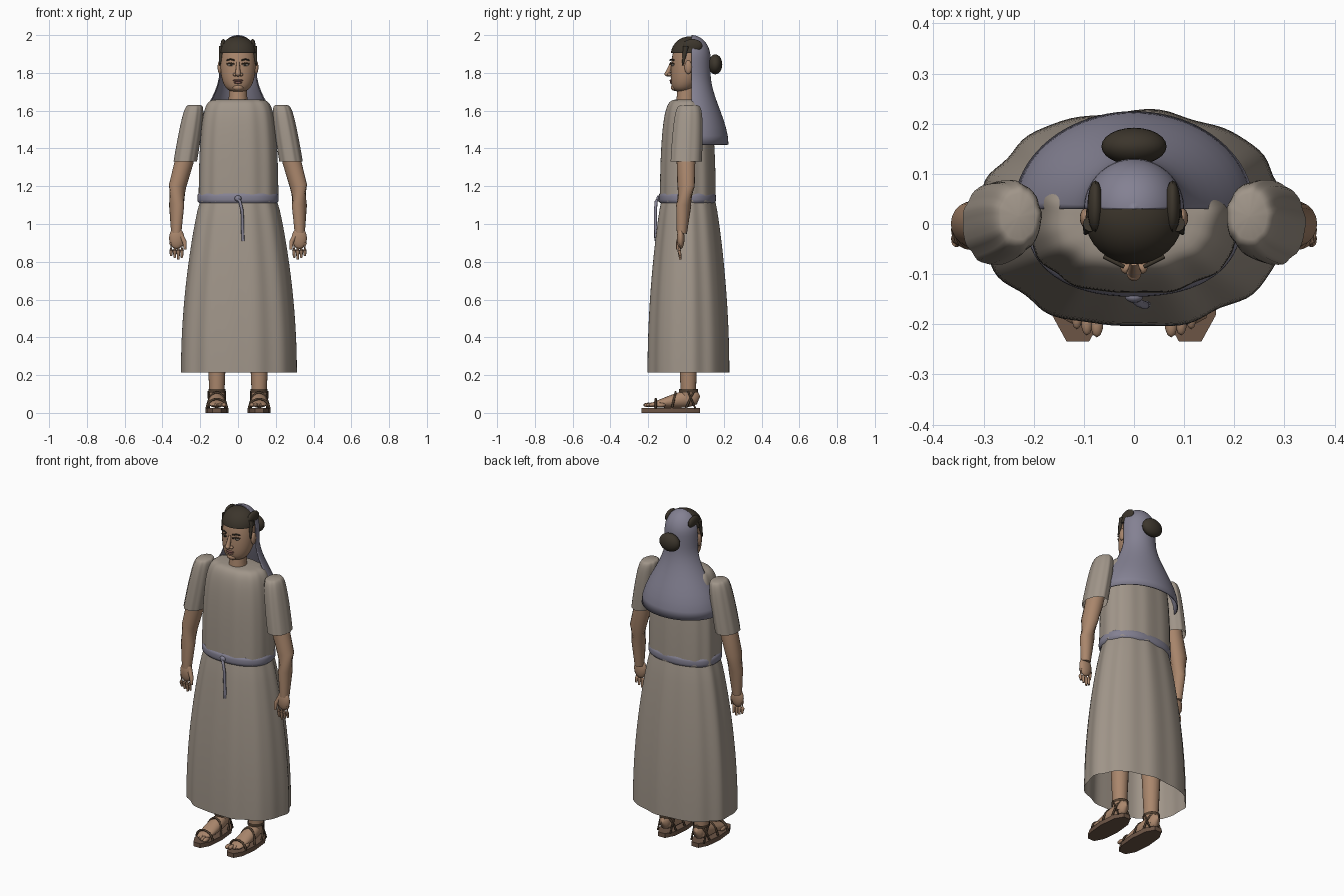
import bpy, bmesh
from math import sin, cos, pi, tau, copysign, radians, sqrt
from mathutils import Vector, Matrix

if "Cube" in bpy.data.objects:
    bpy.data.objects.remove(bpy.data.objects["Cube"])


def material(name, *rgb):
    mat = bpy.data.materials.new(name)
    mat.use_nodes = True
    mat.diffuse_color = (*rgb, 1)
    shader = mat.node_tree.nodes["Principled BSDF"]
    shader.inputs["Base Color"].default_value = (*rgb, 1)
    return mat


linen = material("linen", .35, .3, .25)
skin = material("skin", .4, .24, .15)
veil_cloth = material("veil_cloth", .23, .22, .29)
hair = material("hair", .045, .036, .025)
leather = material("leather", .15, .09, .06)
strap_dark = material("strap_dark", .08, .05, .03)
lip = material("lip", .24, .11, .09)
eye_white = material("eye_white", .5, .45, .4)


def finish(name, bm, mat, angle=50):
    mesh = bpy.data.meshes.new(name)
    bmesh.ops.recalc_face_normals(bm, faces=bm.faces[:])
    bm.to_mesh(mesh)
    bm.free()
    mesh.materials.append(mat)
    mesh.shade_smooth()
    mesh.set_sharp_from_angle(angle=radians(angle))
    obj = bpy.data.objects.new(name, mesh)
    bpy.context.collection.objects.link(obj)
    return obj


def bridge(bm, rings, closed=True, caps=True):
    """Join consecutive rings of points with faces."""
    rings = [[bm.verts.new(point) for point in ring] for ring in rings]
    count = len(rings[0])
    for low, high in zip(rings, rings[1:]):
        for i in range(count if closed else count - 1):
            j = (i + 1) % count
            bm.faces.new((low[i], low[j], high[j], high[i]))
    if caps:
        bm.faces.new(rings[0])
        bm.faces.new(rings[-1])


def loft(name, mat, shape, steps=16, sides=32, along="z", square=1, fold=0,
         half=False, caps=True, angle=50):
    """Skin ellipses; shape(t) gives position, centre u, centre v, radius u, radius v."""
    rings = []
    for step in range(steps + 1):
        place, u, v, radius_u, radius_v = shape(step / steps)
        ring = []
        for i in range(sides + 1 if half else sides):
            a = (pi if half else tau) * i / sides
            pleat = 1 + fold * (sin(a * 9 + 1) + .6 * sin(a * 14))
            p = u + radius_u * pleat * copysign(abs(cos(a)) ** square, cos(a))
            q = v + radius_v * pleat * copysign(abs(sin(a)) ** square, sin(a))
            ring.append((p, q, place) if along == "z" else (p, place, q))
        rings.append(ring)
    bm = bmesh.new()
    bridge(bm, rings, closed=not half, caps=caps)
    return finish(name, bm, mat, angle)


def ball(name, mat, centre, size, segments=16):
    bm = bmesh.new()
    place = Matrix.Translation(centre) @ Matrix.Diagonal((*size, 1))
    bmesh.ops.create_uvsphere(bm, u_segments=segments, v_segments=segments // 2 + 2,
                              radius=1, matrix=place)
    return finish(name, bm, mat)


def tube(name, mat, points, radii, sides=10):
    """Round tapering tube through the points."""
    points = [Vector(point) for point in points]
    rings = []
    for i, point in enumerate(points):
        way = points[min(i + 1, len(points) - 1)] - points[max(i - 1, 0)]
        turn = way.to_track_quat("Z", "Y")
        radius = radii[i] if isinstance(radii, list) else radii
        rings.append([point + turn @ Vector((cos(tau * k / sides), sin(tau * k / sides), 0))
                      * radius for k in range(sides)])
    bm = bmesh.new()
    bridge(bm, rings)
    return finish(name, bm, mat)


# Robe: pleated open skirt, tunic with rounded shoulders, belt and hanging cord
def skirt_shape(t):
    flare = cos(t * pi / 2) ** .8
    return .215 + .915 * t, 0, .01, .2 + .105 * flare, .14 + .075 * flare


def tunic_shape(t):
    close = cos(t * pi / 2)
    return 1.12 + .54 * sin(t * pi / 2), 0, .008, .21 * close ** .2, .147 * close ** .3


def belt_shape(t):
    bulge = .01 * sin(t * pi) ** .3
    return 1.11 + .055 * t, 0, .007, .205 + bulge, .142 + bulge


loft("skirt", linen, skirt_shape, sides=96, square=.92, fold=.016, caps=False)
loft("tunic", linen, tunic_shape, steps=28, sides=96, square=.85, fold=.013)
loft("belt", veil_cloth, belt_shape, steps=6, sides=64, square=.88, caps=False)
ball("belt_knot", veil_cloth, (0, -.145, 1.135), (.018, .012, .016))
tube("belt_cord", veil_cloth, [(-.01, -.14, 1.14), (.01, -.158, 1.12),
                               (.022, -.162, 1.07), (.026, -.16, .91)], .008)


# Veil: half shell with a round crown, spreading down the back
def veil_shape(t):
    drop = .58 * t * t
    crown = .1 * sqrt(1 - (1 - min(drop / .12, 1)) ** 2)
    spread = max(0, (drop - .2) / .38)
    flare = spread * spread * (3 - 2 * spread)
    return 2 - drop, 0, .03, crown + .14 * flare, crown + .095 * flare


veil = loft("veil", veil_cloth, veil_shape, steps=24, sides=40, half=True, caps=False)
shell = veil.modifiers.new("thickness", "SOLIDIFY")
shell.thickness = .006


# Head, neck and hair
def head_shape(t):
    a = t * pi
    jaw = ((1 + cos(a)) / 2) ** 3
    width = sin(a) ** .6
    return 1.84 - .14 * cos(a), 0, .01 - .03 * jaw, .093 * width, .085 * width


def cap_shape(t):
    width = cos(t * pi / 2) ** .9
    return 1.905 + .088 * sin(t * pi / 2), 0, .01 + .015 * t, .097 * width, .09 * width


loft("head", skin, head_shape, steps=24)
loft("hair_cap", hair, cap_shape)
tube("neck", skin, [(0, 0, 1.62), (0, 0, 1.68), (0, .01, 1.78)], [.056, .048, .05], 24)
ball("hair_bun", hair, (0, .155, 1.845), (.065, .037, .053), 24)

# Face
ball("nose_tip", skin, (0, -.097, 1.795), (.015, .017, .014))
tube("nose_bridge", skin, [(0, -.076, 1.855), (0, -.097, 1.797)], [.008, .014])
ball("upper_lip", lip, (0, -.077, 1.76), (.027, .011, .006))
ball("lower_lip", lip, (0, -.075, 1.749), (.022, .011, .007))
ball("chin", skin, (0, -.06, 1.723), (.03, .02, .018))


# Sleeve and foot sections, shared by both sides
def sleeve_shape(t):
    rise = sin(t * pi / 2)
    close = cos(t * pi / 2) ** .25
    return 1.33 + .3 * rise, s * (.28 - .05 * rise), .015 * rise, .062 * close, .082 * close


def foot_shape(t):
    end = sin(t * pi) ** .25
    height = .05 * (1 - t) + .012
    return .075 - .28 * t, foot_x, .026 + height, (.037 + .012 * t) * end, height * end


for side, s in (("left", 1), ("right", -1)):
    # Eyes, ears and side hair
    ball(side + "_nostril", skin, (s * .016, -.087, 1.791), (.011, .012, .009))
    ball(side + "_eye", eye_white, (s * .038, -.069, 1.842), (.017, .008, .007))
    ball(side + "_iris", hair, (s * .038, -.074, 1.842), (.007, .005, .006))
    for part, mat, z in (("eyelid", strap_dark, 1.847), ("brow", hair, 1.867)):
        tube(f"{side}_{part}", mat, [
            (s * (.04 + .02 * k), -.075 + .01 * k, z + .005 * (1 - k * k))
            for k in (-1, 0, 1)], .004)
    ball(side + "_ear", skin, (s * .096, .012, 1.83), (.012, .02, .036))
    ball(side + "_side_hair", hair, (s * .077, .035, 1.945), (.016, .052, .034))
    tube(side + "_sidelock", hair, [(s * .086, 0, 1.94), (s * .097, -.018, 1.84)],
         [.016, .004])

    # Short puffed sleeve, bare arm and hand with spread fingers
    loft(side + "_sleeve", linen, sleeve_shape, sides=48, fold=.018, caps=False)
    tube(side + "_arm", skin, [(s * .25, .01, 1.5), (s * .285, 0, 1.33), (s * .32, 0, 1.2),
                               (s * .325, -.012, 1.1), (s * .327, -.022, .95)],
         [.05, .05, .046, .04, .027], 20)
    ball(side + "_palm", skin, (s * .325, -.028, .925), (.04, .02, .058))
    for i in range(4):
        x = s * (.297 + i * .019)
        tube(side + "_finger", skin, [(x, -.03, .9), (x, -.036, .86),
                                      (x, -.03, .812 + .01 * abs(i - 1))], [.011, .01, .006])
    tube(side + "_thumb", skin, [(s * .305, -.028, .945), (s * .283, -.04, .905),
                                 (s * .28, -.045, .865)], [.014, .012, .007])

    # Leg, foot and toes
    foot_x = s * .112
    tube(side + "_leg", skin, [(foot_x, .012, .06), (foot_x, .012, .9)], [.038, .075], 20)
    loft(side + "_foot", skin, foot_shape, sides=20, along="y")
    for i in range(5):
        ball(side + "_toe", skin, (foot_x + s * (i * .02 - .038), -.2 + .004 * i * i, .042),
             (.013 - .001 * i, .027, .012), 10)

    # Sandal sole and straps
    loft(side + "_sole", leather, lambda t: (.026 * t, foot_x, -.08, .061, .161),
         steps=1, sides=10, square=.85, angle=30)
    for part, y, lean, width, height in (("toe", -.16, 0, .054, .05),
                                         ("instep", -.075, .02, .05, .085),
                                         ("ankle", 0, .045, .046, .1)):
        tube(f"{side}_{part}_strap", strap_dark, [
            (foot_x + width * cos(pi * k / 10), y + lean * sin(pi * k / 10),
             .024 + height * sin(pi * k / 10)) for k in range(11)], .006)
    loft(side + "_heel_strap", strap_dark,
         lambda t: (.108 + .018 * t, foot_x, .014, .045, .05), steps=1, caps=False)
    for edge in (1, -1):
        tube(side + "_side_strap", strap_dark, [
            (foot_x + edge * .044, .01, .115), (foot_x + edge * .042, .05, .022)], .005)
